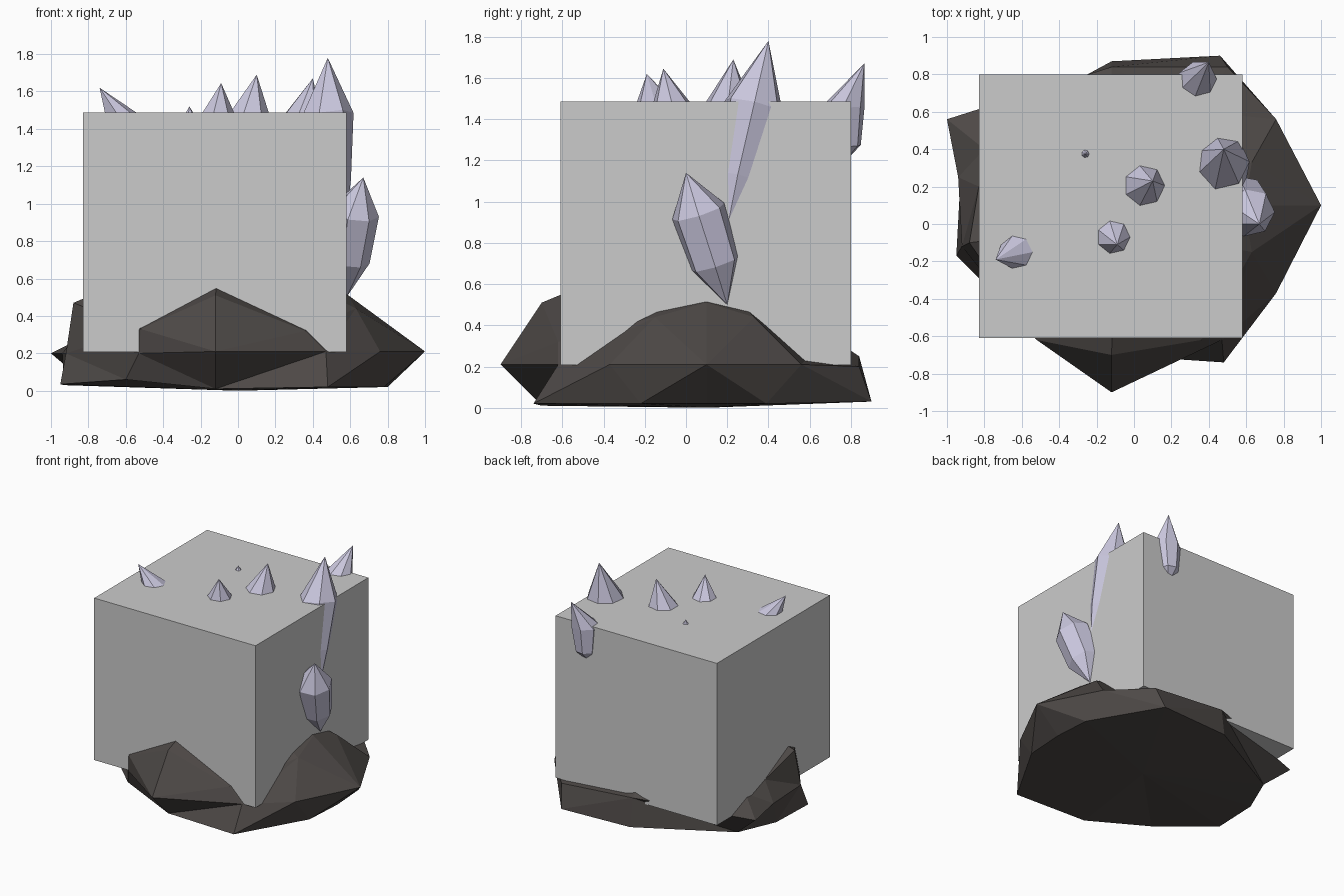
import bpy, bmesh, math
from mathutils import Vector

if "Cube" in bpy.data.objects:
    bpy.data.objects.remove(bpy.data.objects["Cube"], do_unlink=True)


def material(name, rgb):
    mat = bpy.data.materials.new(name)
    mat.use_nodes = True
    color = (*rgb, 1)
    mat.diffuse_color = color
    mat.node_tree.nodes["Principled BSDF"].inputs["Base Color"].default_value = color
    return mat


def finish(name, bm, mat):
    bmesh.ops.recalc_face_normals(bm, faces=bm.faces)
    mesh = bpy.data.meshes.new(name)
    bm.to_mesh(mesh)
    bm.free()
    mesh.materials.append(mat)
    obj = bpy.data.objects.new(name, mesh)
    bpy.context.collection.objects.link(obj)
    return obj


def loft(name, bottom, rings, top, mat):
    """Skin equal-length rings and close both ends with a fan to a point."""
    bm = bmesh.new()
    low, high = bm.verts.new(bottom), bm.verts.new(top)
    loops = [[bm.verts.new(p) for p in ring] for ring in rings]
    count = len(loops[0])
    for i in range(count):
        j = (i + 1) % count
        bm.faces.new((low, loops[0][j], loops[0][i]))
        for a, b in zip(loops, loops[1:]):
            bm.faces.new((a[i], a[j], b[j], b[i]))
        bm.faces.new((loops[-1][i], loops[-1][j], high))
    bmesh.ops.triangulate(bm, faces=[f for f in bm.faces if len(f.verts) > 3])
    return finish(name, bm, mat)


def crystal(name, tip, girdle, radius, lower, lower_radius, bottom, sides=7):
    """Pointed gem: a wide girdle and a narrower ring between two points."""
    axis = (Vector(girdle) - Vector(lower)).normalized()
    turn = Vector((0, 0, 1)).rotation_difference(axis)
    rings = []
    for center, r in ((lower, lower_radius), (girdle, radius)):
        ring = []
        for i in range(sides):
            a = math.tau * i / sides
            ring.append(Vector(center) + turn @ Vector((r * math.cos(a), r * math.sin(a), 0)))
        rings.append(ring)
    return loft(name, bottom, rings, tip, crystal_mat)


stone_mat = material("pale grey", (0.6, 0.6, 0.6))
rock_mat = material("dark rock", (0.075, 0.066, 0.062))
crystal_mat = material("lavender crystal", (0.6, 0.58, 0.74))

# Block
bm = bmesh.new()
bmesh.ops.create_cube(bm, size=1)
bmesh.ops.scale(bm, vec=(1.41, 1.41, 1.28), verts=bm.verts)
bmesh.ops.translate(bm, vec=(-0.125, 0.095, 0.847), verts=bm.verts)
finish("stone_block", bm, stone_mat)

# Rugged base: foot, widest ledge and shoulder rings
foot = [(.78, -.22, .02), (.8, .1, .02), (.78, .39, .02), (.46, .9, .03),
        (-.12, .87, .03), (-.8, .5, .03), (-.93, .2, .03), (-.95, -.17, .035),
        (-.6, -.52, .06), (-.12, -.7, .01), (.48, -.74, .02)]
ledge = [(.76, -.37, .21), (1, .1, .21), (.76, .56, .21), (.5, .84, .2),
         (-.12, .84, .25), (-1, .56, .2), (-.94, .25, .2), (-.92, -.12, .2),
         (-.53, -.61, .2), (-.12, -.9, .21), (.47, -.62, .21)]
shoulder = [(.63, -.15, .44), (.59, .1, .51), (.63, .33, .44), (.35, .6, .25),
            (-.12, .75, .31), (-.8, .4, .3), (-.83, .2, .34), (-.88, -.1, .47),
            (-.52, -.62, .33), (-.12, -.7, .51), (.36, -.62, .32)]
loft("rock_base", (0, .1, 0), [foot, ledge, shoulder], (-.1, 0, .8), rock_mat)

# Small crystals poking out of the block's top
for name, tip, x, y, r in (
        ("left_crystal", (-.74, -.19, 1.62), -.63, -.15, .09),
        ("front_crystal", (-.09, -.11, 1.645), -.11, -.07, .09),
        ("middle_crystal", (.1, .23, 1.69), .055, .205, .11),
        ("tiny_crystal", (-.26, .375, 1.52), -.26, .375, .022)):
    crystal(name, tip, (x, y, 1.485), r, (x, y, 1.35), r * .8, (x, y, 1.2))

# Large crystals breaking through the sides
crystal("tall_crystal", (.48, .4, 1.78), (.47, .33, 1.46), .15,
        (.53, .25, 1.12), .075, (.57, .19, .82))
crystal("back_crystal", (.4, .865, 1.67), (.34, .76, 1.46), .11,
        (.33, .77, 1.27), .08, (.31, .75, 1.17))
crystal("side_crystal", (.67, 0, 1.14), (.62, .06, .95), .135,
        (.58, .14, .7), .125, (.58, .2, .5))
